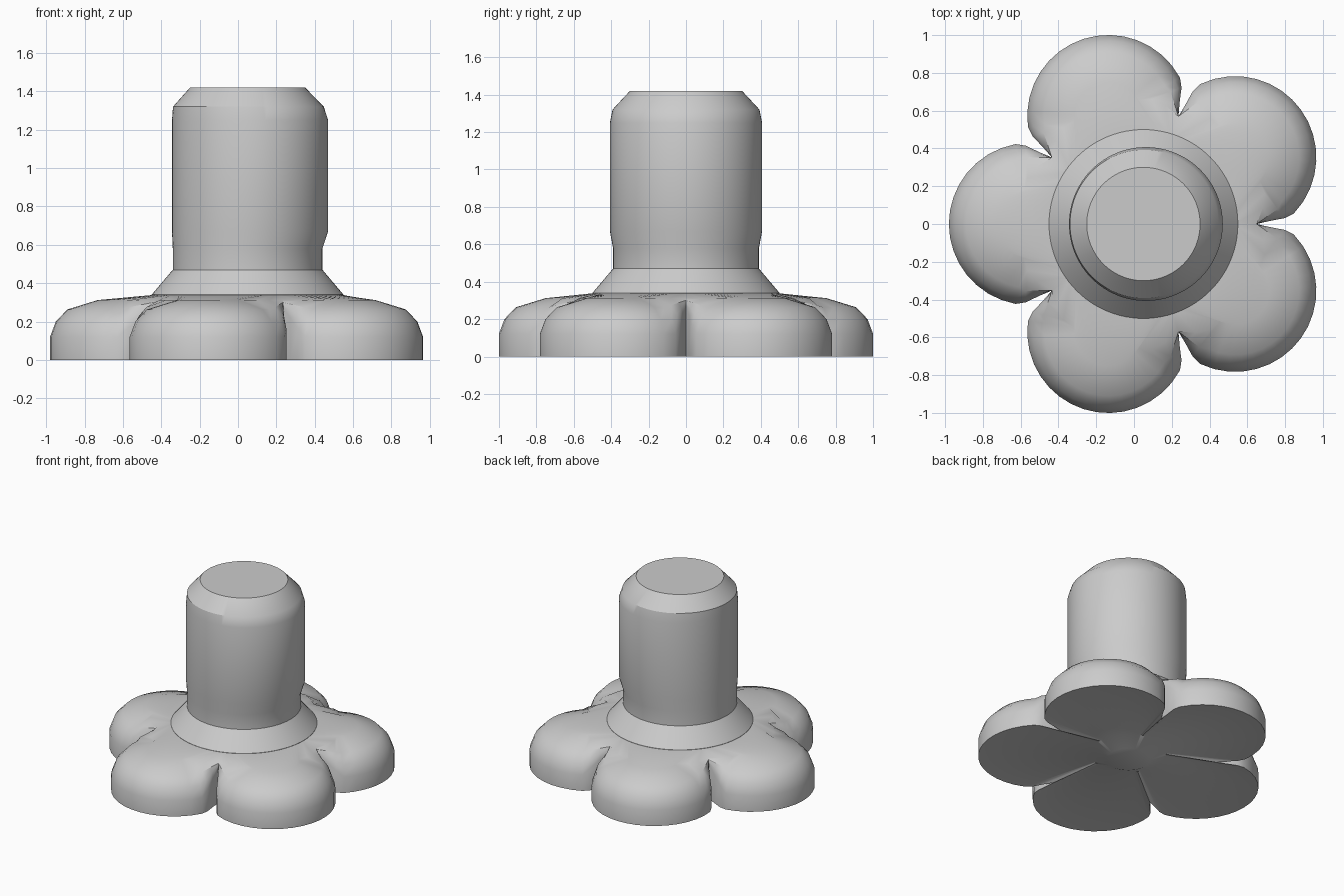
import bpy, bmesh, math
from mathutils import Vector

cube = bpy.data.objects.get("Cube")
if cube:
    bpy.data.objects.remove(cube, do_unlink=True)

AXIS = 0.05       # x of the hub axis
REACH = 0.60      # hub axis to petal centre
PETAL_R = 0.43
PETALS = 5

grey = bpy.data.materials.new("plain grey")
grey.use_nodes = True
grey.diffuse_color = (0.6, 0.6, 0.6, 1)
grey.node_tree.nodes["Principled BSDF"].inputs["Base Color"].default_value = (0.6, 0.6, 0.6, 1)


def finish(bm, name, angle=30):
    bmesh.ops.remove_doubles(bm, verts=bm.verts, dist=0.0005)
    bmesh.ops.recalc_face_normals(bm, faces=bm.faces)
    mesh = bpy.data.meshes.new(name)
    bm.to_mesh(mesh)
    bm.free()
    mesh.materials.append(grey)
    ob = bpy.data.objects.new(name, mesh)
    bpy.context.collection.objects.link(ob)
    ob.location.x = AXIS
    bpy.ops.object.select_all(action='DESELECT')
    ob.select_set(True)
    bpy.context.view_layer.objects.active = ob
    bpy.ops.object.shade_smooth_by_angle(angle=math.radians(angle))
    return ob


def loft(bm, rings):
    """Join closed rings of points with quads and cap both ends."""
    loops = [[bm.verts.new(p) for p in ring] for ring in rings]
    n = len(loops[0])
    for a, b in zip(loops, loops[1:]):
        for i in range(n):
            j = (i + 1) % n
            bm.faces.new((a[i], a[j], b[j], b[i]))
    bm.faces.new(loops[0])
    bm.faces.new(loops[-1])


def circle(r, z, shift=0.0, n=96):
    return [(shift + r * math.cos(t), r * math.sin(t), z)
            for t in (math.tau * i / n for i in range(n))]


# Petal edge in polar form: a circular arc that dips into a notch.
# Each entry holds angle, radius and how far the edge is rounded over.
def petal_r(a):
    return REACH * math.cos(a) + math.sqrt(PETAL_R ** 2 - (REACH * math.sin(a)) ** 2)


half = [(math.radians(4 * i), petal_r(math.radians(4 * i)), 1.0) for i in range(9)]
half += [(math.radians(33.6), 0.75, 0.7), (math.radians(34.6), 0.67, 0.35)]
notch = (math.radians(36), 0.60, 0.0)
edge = [notch] + [(-a, r, w) for a, r, w in reversed(half[1:])] + half


def flower_ring(make):
    points = []
    for k in range(PETALS):
        turn = math.radians(36) + math.tau * k / PETALS
        for i, (a, r, w) in enumerate(edge):
            a = -a if i == 0 else a
            x, y, z = make(a, r, w)
            points.append((x * math.cos(turn) - y * math.sin(turn),
                           x * math.sin(turn) + y * math.cos(turn), z))
    return points


def rounded(k, z):
    """Edge drawn in towards the petal centre, at height z."""
    def make(a, r, w):
        f = 1 - (1 - k) * w
        x, y = r * math.cos(a), r * math.sin(a)
        lift = z if z == 0 else z + (0.31 - z) * (1 - w) * 0.8
        return REACH + (x - REACH) * f, y * f, lift
    return flower_ring(make)


def hub(radius, z):
    return flower_ring(lambda a, r, w: (radius * math.cos(a), radius * math.sin(a), z))


# Flower base: small boss and dished underside, rim, domed petals
bm = bmesh.new()
loft(bm, [hub(0.15, 0.0), hub(0.26, 0.05), rounded(1, 0.0), rounded(1, 0.12),
          rounded(0.93, 0.2), rounded(0.79, 0.263), rounded(0.42, 0.312), hub(0.5, 0.338)])
finish(bm, "flower_base")

# Sloping collar between petals and stem
bm = bmesh.new()
loft(bm, [circle(0.5, 0.335), circle(0.5, 0.34), circle(0.39, 0.47)])
finish(bm, "collar")

# Stem, swelling slightly above its foot, with a chamfered top
bm = bmesh.new()
loft(bm, [circle(0.39, 0.46), circle(0.39, 0.58), circle(0.407, 0.67, 0.013),
          circle(0.407, 1.25, 0.013), circle(0.393, 1.32, 0.004), circle(0.3, 1.42)])
finish(bm, "stem")
